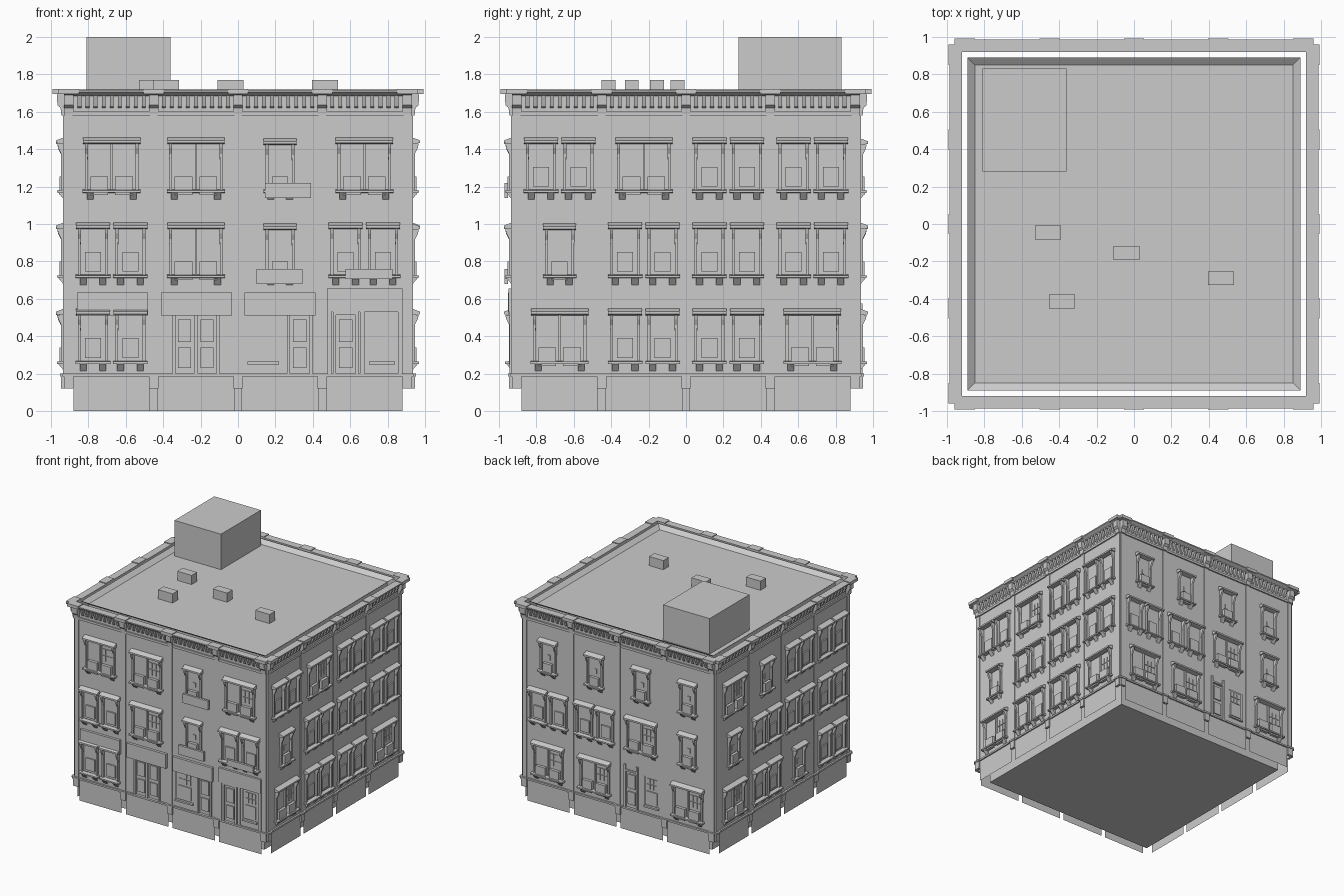
import bpy, bmesh, math
from mathutils import Matrix, Vector

if "Cube" in bpy.data.objects:
    bpy.data.objects.remove(bpy.data.objects["Cube"])

WALL = bpy.data.materials.new("wall_grey")
WALL.diffuse_color = (0.6, 0.6, 0.6, 1)
WALL.use_nodes = True
WALL.node_tree.nodes["Principled BSDF"].inputs["Base Color"].default_value = WALL.diffuse_color
F = 0.93                       # distance of the facade sheets from the centre
BAYS = (-0.675, -0.225, 0.225, 0.675)
FLOOR_Z = (0.265, 0.725, 1.18)
parts = {}                     # part name -> bmesh
rot = Matrix.Identity(4)


def bm_of(name):
    return parts.setdefault(name, bmesh.new())


def quad(name, u0, u1, z0, z1, d):
    """Zero-thickness panel facing outwards."""
    bm = bm_of(name)
    bm.faces.new([bm.verts.new(rot @ Vector((u, -d, z)))
                  for u, z in ((u0, z0), (u1, z0), (u1, z1), (u0, z1))])


def prism(name, u0, u1, pts):
    """Profile of (depth, z) points extruded along the facade."""
    bm = bm_of(name)
    a, b = [[bm.verts.new(rot @ Vector((u, -d, z))) for d, z in pts] for u in (u0, u1)]
    fs = [bm.faces.new(a), bm.faces.new(b[::-1])]
    n = len(pts)
    for i in range(n):
        j = (i + 1) % n
        fs.append(bm.faces.new((a[j], a[i], b[i], b[j])))
    bmesh.ops.recalc_face_normals(bm, faces=fs)


def box(name, u0, u1, z0, z1, d0, d1):
    prism(name, u0, u1, ((d0, z0), (d1, z0), (d1, z1), (d0, z1)))


def trim(u, z0, z1, w):
    """Glass, jambs, sloping hood, sill and their brackets round one opening."""
    h = w / 2
    quad("window_glass", u - h, u + h, z0, z1, F - 0.008)
    for s in (-1, 1):
        e = u + s * h
        box("window_jambs", e - 0.007, e + 0.007, z0, z1, F - 0.006, F + 0.015)
        prism("hood_brackets", e - 0.008, e + 0.008,
              ((F, z1 - 0.015), (F + 0.036, z1 - 0.015), (F + 0.03, z1 - 0.04), (F, z1 - 0.1)))
        e = u + s * (h - 0.02)
        prism("sill_brackets", e - 0.018, e + 0.018,
              ((F, z0 - 0.01), (F + 0.032, z0 - 0.01), (F, z0 - 0.05)))
    prism("window_hoods", u - h - 0.018, u + h + 0.018,
          ((F, z1 + 0.018), (F + 0.042, z1 + 0.002), (F + 0.042, z1 - 0.012), (F, z1 - 0.018)))
    prism("window_sills", u - h - 0.02, u + h + 0.02,
          ((F, z0 + 0.004), (F + 0.036, z0), (F + 0.036, z0 - 0.012), (F, z0 - 0.014)))
    return (u - h, u + h, z0, z1)


def panes(u, z, nx, nz, w, h):
    for i in range(nx):
        for j in range(nz):
            cu, cz = u + (i - (nx - 1) / 2) * w, z + (j - (nz - 1) / 2) * h
            box("small_panes", cu - w * 0.42, cu + w * 0.42, cz - h * 0.42, cz + h * 0.42,
                F - 0.008, F - 0.002)


def wide_window(u, z):
    box("mullions", u - 0.006, u + 0.006, z, z + 0.265, F - 0.008, F + 0.008)
    panes(u + 0.066, z + 0.15, 3, 2, 0.037, 0.058)
    for s in (-1, 1):
        box("window_boxes", u + s * 0.066 - 0.047, u + s * 0.066 + 0.047,
            z - 0.025, z + 0.075, F, F + 0.025)
    return [trim(u, z, z + 0.265, 0.27)]


def pair_window(u, z):
    for s in (-0.1, 0.1):
        box("sash_panels", u + s - 0.043, u + s + 0.043, z + 0.02, z + 0.125, F - 0.008, F + 0.004)
    return [trim(u + s, z, z + 0.265, 0.145) for s in (-0.1, 0.1)]


def single_window(u, z):
    panes(u, z + 0.12, 1, 1, 0.03, 0.05)
    box("window_boxes", u - 0.043, u + 0.043, z - 0.025, z + 0.075, F, F + 0.025)
    return [trim(u, z, z + 0.26, 0.14)]


def door(u, w, top=0.515):
    h = w / 2
    quad("door_leaf", u - h, u + h, 0.2, top, F - 0.008)
    for s in (-1, 1):
        box("door_frame", u + s * h - 0.008, u + s * h + 0.008, 0.2, top + 0.06, F - 0.006, F + 0.012)
    box("door_frame", u - h, u + h, top, top + 0.015, F - 0.006, F + 0.012)
    for z0, z1 in ((0.23, 0.34), (0.37, 0.49)):
        box("door_panels", u - h * 0.6, u + h * 0.6, z0, z1, F - 0.008, F + 0.002)
    return [(u - h, u + h, 0.2, top)]


def double_door(u, z):
    return door(u - 0.06, 0.115) + door(u + 0.06, 0.115)


def shop_window(u, w):
    quad("window_glass", u - w / 2, u + w / 2, 0.265, 0.515, F - 0.008)
    box("sash_panels", u - w * 0.36, u + w * 0.36, 0.28, 0.39, F - 0.008, F)
    panes(u, 0.455, 3, 2, w * 0.24, 0.05)
    box("window_sills", u - w / 2, u + w / 2, 0.25, 0.265, F - 0.006, F + 0.015)
    return [(u - w / 2, u + w / 2, 0.265, 0.515)]


def shop_right(u, z):
    return shop_window(u - 0.09, 0.17) + door(u + 0.105, 0.12)


def shop_left(u, z):
    return door(u - 0.1, 0.12) + shop_window(u + 0.095, 0.14)


KINDS = {"A": wide_window, "B": pair_window, "C": single_window,
         "D": double_door, "E": shop_right, "G": shop_left}
# Four facades (front, right, back, left); rows from ground to top floor
SIDES = (("BDEG", "BACB", "AACA"), ("ABBA", "CBBB", "BABB"),
         ("AAGA", "BBAC", "CCCC"), ("ABCB", "CBBB", "ACBB"))


def wall_sheet(holes):
    """Facade sheet made of a grid of faces with the openings left out."""
    us = sorted({round(v, 4) for h in holes for v in h[:2]} | {-F, F})
    zs = sorted({round(v, 4) for h in holes for v in h[2:]} | {0.19, 1.71})
    for u0, u1 in zip(us, us[1:]):
        for z0, z1 in zip(zs, zs[1:]):
            cu, cz = (u0 + u1) / 2, (z0 + z1) / 2
            if not any(h[0] < cu < h[1] and h[2] < cz < h[3] for h in holes):
                quad("facade_walls", u0, u1, z0, z1, F)


for k, rows in enumerate(SIDES):
    rot = Matrix.Rotation(k * math.pi / 2, 4, 'Z')
    holes = []
    for z, row in zip(FLOOR_Z, rows):
        for u, kind in zip(BAYS, row):
            holes += KINDS[kind](u, z)
    wall_sheet(holes)
    # Plinth sheets with gaps at the piers, and the ledge above them
    for i in range(4):
        quad("plinth_panels", (-0.88, -0.43, 0.02, 0.47)[i], (-0.47, -0.02, 0.43, 0.88)[i],
             0, 0.19, F + 0.003)
    box("plinth_ledge", -F, F, 0.185, 0.2, 0.922, 0.945)
    # Cornice: lower band, brackets row and crown slab
    box("cornice_band", -F, F, 1.58, 1.6, 0.925, 0.942)
    prism("cornice_crown", -F, F, ((0.92, 1.685), (0.955, 1.685), (0.985, 1.705), (0.985, 1.715), (0.92, 1.715)))
    for i in range(4):
        for j in range(9):
            c = BAYS[i] + (j - 4) * 0.043
            prism("cornice_dentils", c - 0.01, c + 0.01,
                  ((F, 1.62), (F + 0.012, 1.63), (F + 0.03, 1.688), (F, 1.688)))
    # Piers: base block, shaft, console and cap
    for c in (-0.905, -0.45, 0, 0.45, 0.905):
        box("pier_shafts", c - 0.02, c + 0.02, 0.2, 1.58, F, F + 0.006)
        box("pier_bases", c - 0.025, c + 0.025, 0.12, 0.19, 0.922, 0.945)
        box("pier_base_caps", c - 0.032, c + 0.032, 0.185, 0.2, 0.922, 0.952)
        prism("cornice_consoles", c - 0.025, c + 0.025,
              ((F, 1.58), (0.945, 1.585), (0.948, 1.62), (0.965, 1.635), (0.968, 1.69), (F, 1.69)))
        box("console_caps", c - 0.054, c + 0.054, 1.695, 1.722, 0.92, 0.99)

# Front sign boards, shop surround and small hanging boards
rot = Matrix.Identity(4)
for u in (-0.67, -0.222, 0.225):
    box("sign_boards", u - 0.19, u + 0.19, 0.51, 0.635, F, F + 0.022)
box("sign_boards", 0.475, 0.88, 0.53, 0.655, F, F + 0.018)
for u in (0.487, 0.665, 0.868):
    box("shop_surround", u - 0.012, u + 0.012, 0.2, 0.53, F, F + 0.012)
for u0, u1, z0, z1 in ((0.145, 0.39, 1.14, 1.22), (0.1, 0.345, 0.68, 0.76), (0.575, 0.825, 0.705, 0.76)):
    box("small_boards", u0, u1, z0, z1, F + 0.02, F + 0.04)

# Inner body with flat roof, sloping parapet lining, roof hut and vents
R = 1.69
box("body", -0.85, 0.85, 0, R, -0.85, 0.85)
box("roof_hut", -0.81, -0.36, R, 2.0, -0.83, -0.28)
for x, y in ((-0.46, -0.045), (-0.04, -0.155), (0.465, -0.29), (-0.385, -0.415)):
    box("roof_vents", x - 0.069, x + 0.069, R, 1.77, -y - 0.037, -y + 0.037)
bm = bm_of("parapet_lining")
lo, hi = [[bm.verts.new((sx * r, sy * r, z)) for sx, sy in ((-1, -1), (1, -1), (1, 1), (-1, 1))]
          for r, z in ((0.85, R), (0.89, 1.72))]
for i in range(4):
    j = (i + 1) % 4
    bm.faces.new((lo[j], lo[i], hi[i], hi[j]))

LIGHT = {"body", "roof_hut", "window_glass", "door_leaf"}
for name, bm in parts.items():
    if name == "facade_walls":
        bmesh.ops.remove_doubles(bm, verts=bm.verts, dist=0.0001)
    me = bpy.data.meshes.new(name)
    bm.to_mesh(me)
    bm.free()
    if name not in LIGHT:
        me.materials.append(WALL)
    bpy.context.collection.objects.link(bpy.data.objects.new(name, me))
